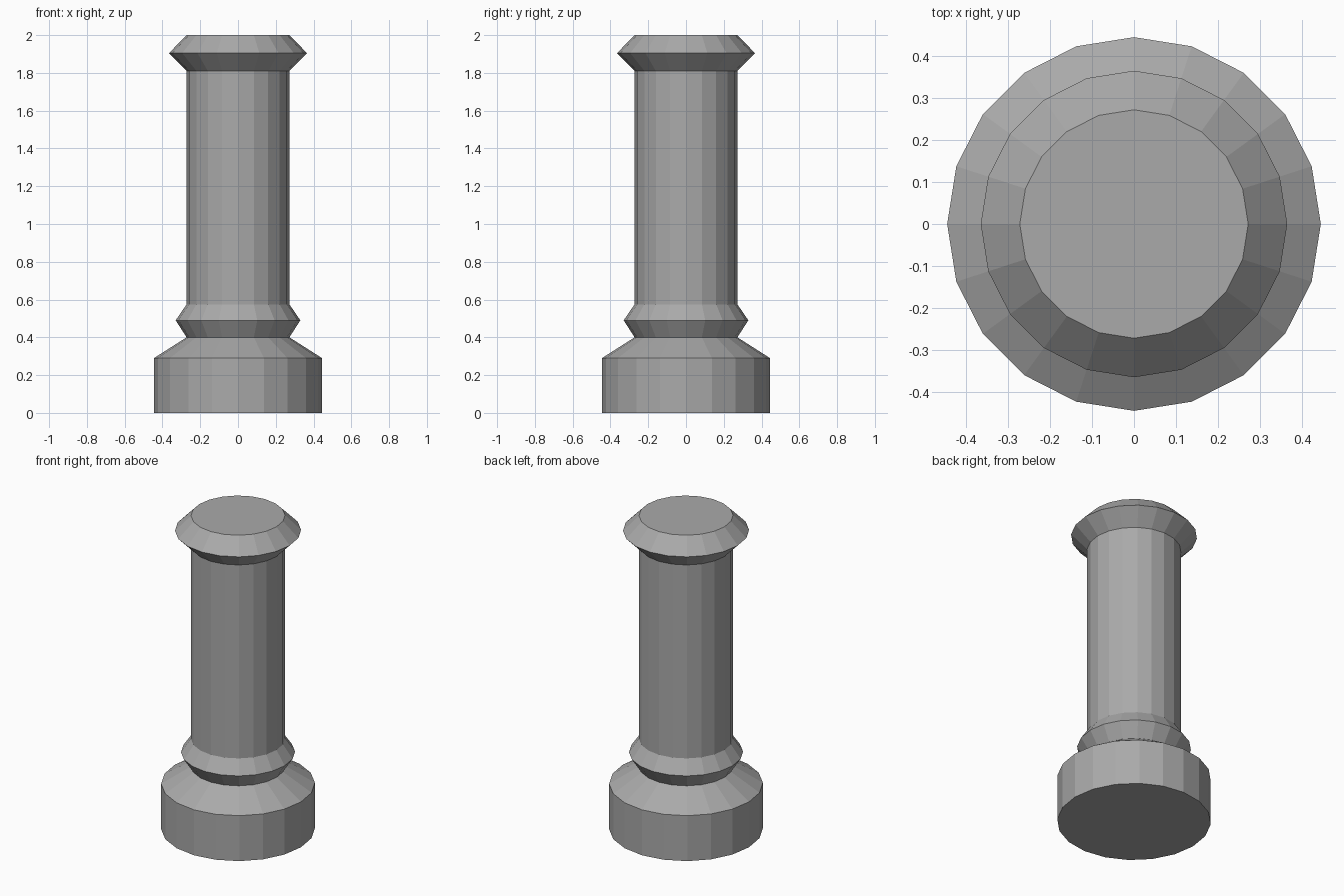
import bpy
import bmesh
from math import cos, sin, tau

SIDES = 20
SHAFT = 0.272

cube = bpy.data.objects.get("Cube")
if cube:
    bpy.data.objects.remove(cube, do_unlink=True)

# Plain grey stone
stone = bpy.data.materials.new("grey_stone")
stone.use_nodes = True
color = (0.4, 0.4, 0.4, 1)
stone.diffuse_color = color
stone.node_tree.nodes["Principled BSDF"].inputs["Base Color"].default_value = color

# Radius and height, from the foot to the top
profile = [
    (0.445, 0), (0.445, 0.29),         # plinth
    (SHAFT, 0.40),                     # sloped shoulder
    (0.33, 0.49), (SHAFT, 0.575),      # lower collar
    (SHAFT, 1.81),                     # shaft
    (0.365, 1.905), (SHAFT, 2.0),      # flared cap
]


def lathe(name, outline, material):
    """Turn an outline into a closed, faceted solid."""
    bm = bmesh.new()
    rings = [[bm.verts.new((r * cos(tau * i / SIDES), r * sin(tau * i / SIDES), z))
              for i in range(SIDES)] for r, z in outline]
    for low, high in zip(rings, rings[1:]):
        for i in range(SIDES):
            j = (i + 1) % SIDES
            bm.faces.new((low[i], low[j], high[j], high[i]))
    bm.faces.new(rings[0][::-1])
    bm.faces.new(rings[-1])
    mesh = bpy.data.meshes.new(name)
    bm.to_mesh(mesh)
    bm.free()
    mesh.materials.append(material)
    obj = bpy.data.objects.new(name, mesh)
    bpy.context.collection.objects.link(obj)
    return obj


lathe("column", profile, stone)
